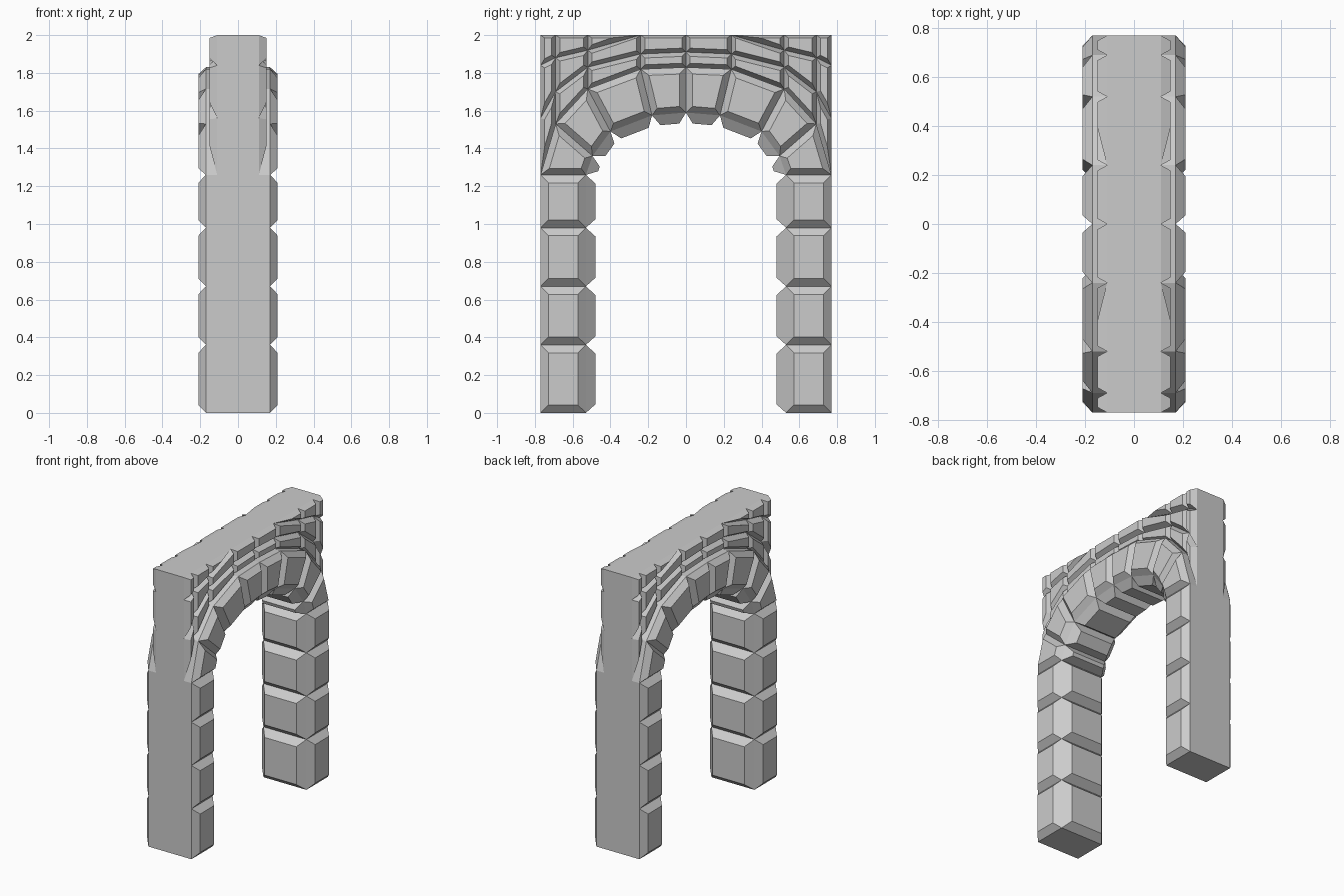
import bpy, bmesh
from mathutils import Vector

if "Cube" in bpy.data.objects:
    bpy.data.objects.remove(bpy.data.objects["Cube"])

# Profile of one half of the arch in (y, z): rows from the opening outwards
INNER = [(0, 1.59), (.18, 1.575), (.40, 1.49), (.495, 1.36), (.53, 1.26)]
OUTER = [(0, 1.83), (.24, 1.82), (.52, 1.715), (.69, 1.53), (.77, 1.26)]
RING2 = [(0, 1.91), (.24, 1.90), (.52, 1.83), (.69, 1.70), (.77, 1.56)]
RING3 = [(0, 2), (.24, 2), (.52, 1.92), (.69, 1.88), (.77, 1.84)]
TOP = [(0, 2), (.24, 2), (.52, 2), (.69, 2), (.77, 2)]
JOINTS = [0, .36, .67, .98, 1.26]


def add_face(bm, pts, outward):
    f = bm.faces.new([bm.verts.new(p) for p in pts])
    f.normal_update()
    if f.normal.dot(Vector(outward)) < 0:
        f.normal_flip()
    return f


def raise_panel(bm, face, inset, depth):
    """Bevelled stone face standing proud of its joints."""
    bmesh.ops.inset_individual(bm, faces=[face], thickness=inset,
                               depth=depth, use_even_offset=True)
    return face


def side_panels(bm, outline, x, inset, depth):
    """The same raised panel on both faces of the wall."""
    pts = []
    for p in outline:
        if p not in pts:
            pts.append(p)
    if len(pts) < 3:
        return
    for s in (1, -1):
        f = add_face(bm, [(s * x, y, z) for y, z in pts], (s, 0, 0))
        raise_panel(bm, f, inset, depth)
        # top course keeps only a slim chamfer against the top surface
        if max(p[1] for p in pts) > 1.99:
            for v in f.verts:
                if v.co.z > 1.955:
                    v.co.z = 1.985


def strip(bm, a, b, x0, x1, outward):
    """Surface running across the wall thickness along the edge a-b."""
    return add_face(bm, [(x0, *a), (x1, *a), (x1, *b), (x0, *b)], outward)


def finish(bm, name):
    bmesh.ops.remove_doubles(bm, verts=bm.verts[:], dist=.0005)
    me = bpy.data.meshes.new(name)
    bm.to_mesh(me)
    bm.free()
    ob = bpy.data.objects.new(name, me)
    bpy.context.collection.objects.link(ob)
    m = ob.modifiers.new("mirror", 'MIRROR')
    m.use_axis = (False, True, False)
    m.use_clip = True


# Pillar stones
bm = bmesh.new()
for z0, z1 in zip(JOINTS, JOINTS[1:]):
    side_panels(bm, [(.53, z0), (.77, z0), (.77, z1), (.53, z1)], .17, .042, .04)
    f = strip(bm, (.53, z0), (.53, z1), -.17, .17, (0, -1, 0))
    raise_panel(bm, f, .045, .05)
    strip(bm, (.77, z0), (.77, z1), -.17, .17, (0, 1, 0))
strip(bm, (.53, 0), (.77, 0), -.17, .17, (0, 0, -1))
finish(bm, "pillars")

# Wedge stones around the opening
bm = bmesh.new()
for i in range(4):
    a, b, c, d = INNER[i], INNER[i + 1], OUTER[i + 1], OUTER[i]
    side_panels(bm, [a, b, c, d], .17, .035, .04)
    raise_panel(bm, strip(bm, a, b, -.17, .17, (0, -1, -1)), .04, .055)
    for s in (1, -1):
        strip(bm, d, c, s * .11, s * .17, (0, 1, 1))
finish(bm, "arch_stones")

# Thinner courses filling the wall above the arch
bm = bmesh.new()
for lo, hi in ((OUTER, RING2), (RING2, RING3), (RING3, TOP)):
    for i in range(4):
        side_panels(bm, [lo[i], lo[i + 1], hi[i + 1], hi[i]], .11, .022, .04)
    strip(bm, lo[4], hi[4], -.11, .11, (0, 1, 0))
for i in range(4):
    strip(bm, TOP[i], TOP[i + 1], -.11, .11, (0, 0, 1))
finish(bm, "upper_courses")
